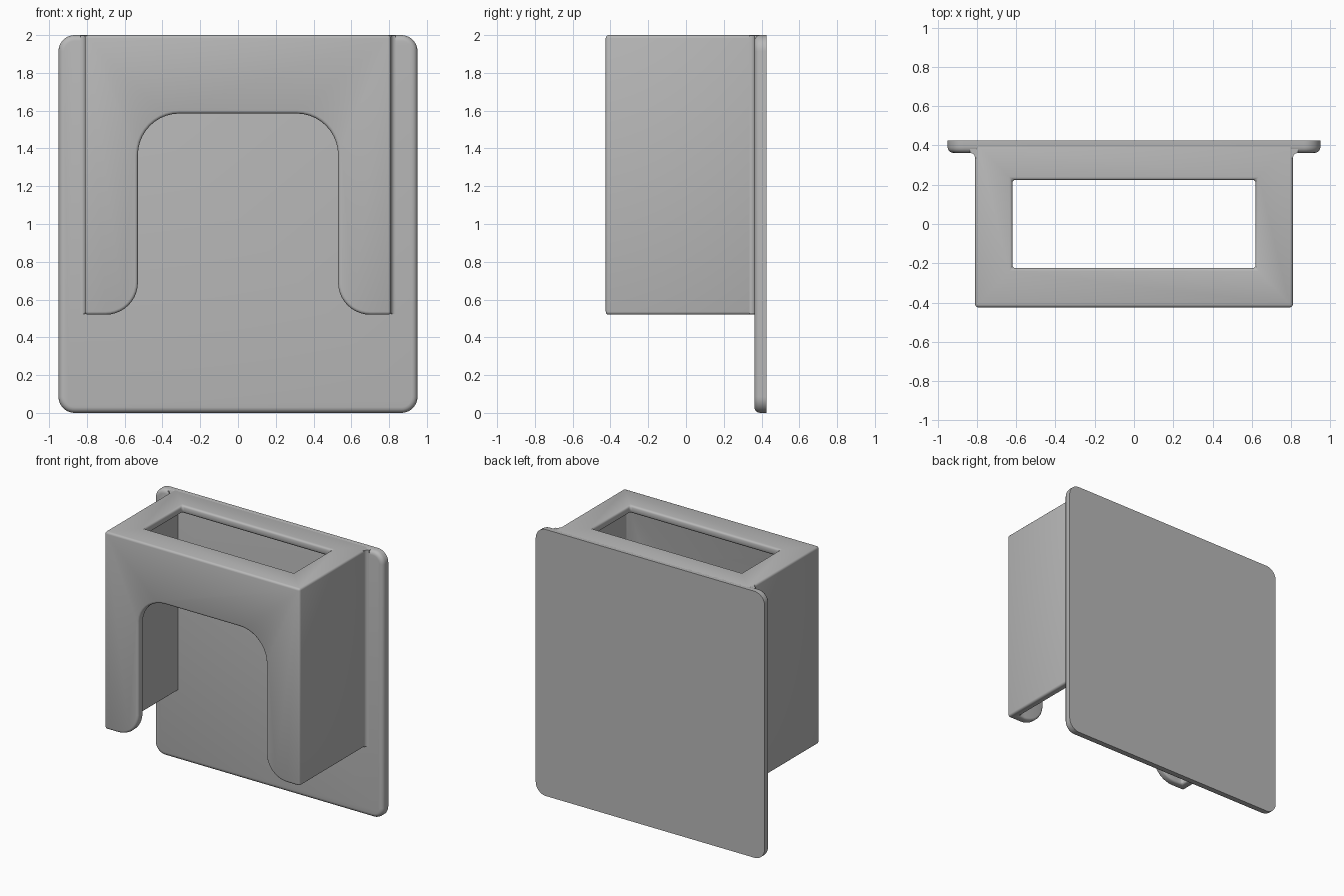
import bpy
import bmesh
from math import cos, sin, radians
from mathutils import Vector

old = bpy.data.objects.get("Cube")
if old:
    bpy.data.objects.remove(old, do_unlink=True)

grey = bpy.data.materials.new("plain grey")
grey.use_nodes = True
grey.diffuse_color = (0.48, 0.48, 0.48, 1)
grey.node_tree.nodes["Principled BSDF"].inputs["Base Color"].default_value = grey.diffuse_color

FRONT, BACK, PLATE_FRONT = -0.425, 0.425, 0.362
WALL, HALF_W, BOTTOM, TOP = 0.06, 0.81, 0.52, 2.0


def arc(cx, cy, r, start, end, steps=10):
    angles = [radians(start + (end - start) * i / steps) for i in range(steps + 1)]
    return [(cx + r * cos(a), cy + r * sin(a)) for a in angles]


def prism(name, points, direction, bevel_cap=0):
    """Extrude a closed 3D outline; optionally round the rim of the starting face."""
    bm = bmesh.new()
    cap = bm.faces.new([bm.verts.new(p) for p in points])
    moved = bmesh.ops.extrude_face_region(bm, geom=[cap], use_keep_orig=True)["geom"]
    new_verts = [g for g in moved if isinstance(g, bmesh.types.BMVert)]
    bmesh.ops.translate(bm, verts=new_verts, vec=Vector(direction))
    bmesh.ops.recalc_face_normals(bm, faces=bm.faces[:])
    if bevel_cap:
        bmesh.ops.bevel(bm, geom=list(cap.edges), offset=bevel_cap, segments=4,
                        profile=0.5, affect='EDGES')
    mesh = bpy.data.meshes.new(name)
    bm.to_mesh(mesh)
    bm.free()
    obj = bpy.data.objects.new(name, mesh)
    bpy.context.collection.objects.link(obj)
    mesh.materials.append(grey)
    return obj


def block(name, x, y0, y1, z0, z1):
    return prism(name, [(-x, y0, z0), (x, y0, z0), (x, y0, z1), (-x, y0, z1)], (0, y1 - y0, 0))


def activate(obj):
    bpy.ops.object.select_all(action='DESELECT')
    obj.select_set(True)
    bpy.context.view_layer.objects.active = obj


def cut(obj, cutter):
    mod = obj.modifiers.new("cut", 'BOOLEAN')
    mod.operation, mod.solver, mod.object = 'DIFFERENCE', 'EXACT', cutter
    activate(obj)
    bpy.ops.object.modifier_apply(modifier=mod.name)
    bpy.data.objects.remove(cutter, do_unlink=True)


def smooth(obj):
    activate(obj)
    bpy.ops.object.shade_smooth_by_angle(angle=radians(35))


# Back plate with rounded corners and a rounded front rim
r, w = 0.085, 0.95
outline = (arc(w - r, r, r, -90, 0) + arc(w - r, TOP - r, r, 0, 90)
           + arc(r - w, TOP - r, r, 90, 180) + arc(r - w, r, r, 180, 270))
plate = prism("back_plate", [(x, PLATE_FRONT, z) for x, z in outline],
              (0, BACK - PLATE_FRONT, 0), bevel_cap=0.03)
smooth(plate)

# Thin-walled pocket, open below and closed behind by the plate
pocket = block("pocket", HALF_W, FRONT, BACK - 0.01, BOTTOM, TOP)
cut(pocket, block("cavity", HALF_W - WALL, FRONT + WALL, 1, 0, TOP - WALL))
cut(pocket, block("top_slot", 0.62, -0.225, 0.225, 1.5, 2.5))

# Arched front opening with flared feet
half = ([(0.70, 0.3)] + arc(0.70, 0.69, 0.17, 270, 180)
        + arc(0.31, 1.365, 0.22, 0, 90))
arch = half + [(-x, z) for x, z in reversed(half)]
cut(pocket, prism("arch", [(x, -1, z) for x, z in arch], (0, 0.8, 0)))

# Softened pocket edges
bevel = pocket.modifiers.new("soft_edges", 'BEVEL')
bevel.width, bevel.segments = 0.016, 3
bevel.limit_method, bevel.angle_limit = 'ANGLE', radians(35)
bevel.use_clamp_overlap = False
activate(pocket)
bpy.ops.object.modifier_apply(modifier=bevel.name)
smooth(pocket)

# Concave fillets where the pocket meets the plate
f = 0.025
for side, label in ((1, "left"), (-1, "right")):
    curve = arc(HALF_W + f, PLATE_FRONT - f, f, 90, 180, 6)
    section = curve + [(HALF_W - 0.01, PLATE_FRONT - f), (HALF_W - 0.01, PLATE_FRONT + 0.02),
                       (HALF_W + f, PLATE_FRONT + 0.02)]
    smooth(prism(label + "_fillet", [(side * x, y, BOTTOM + 0.004) for x, y in section],
                 (0, 0, TOP - BOTTOM - 0.006)))
